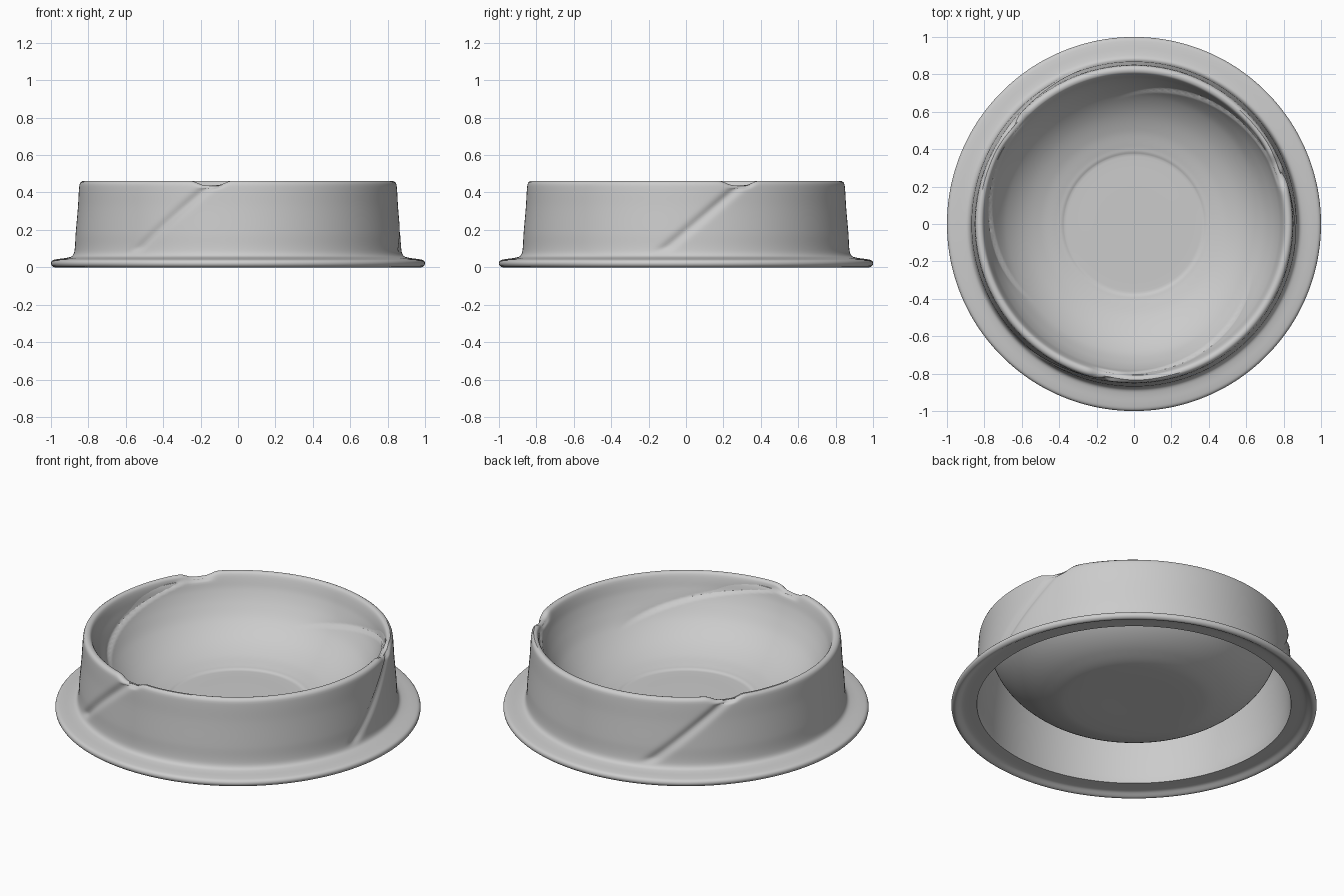
import bpy
import bmesh
from math import sin, cos, exp, pi, radians, degrees, ceil
from mathutils import Vector

if "Cube" in bpy.data.objects:
    bpy.data.objects.remove(bpy.data.objects["Cube"])

SEGMENTS = 300
NOTCHES = (20, 140, 260)      # rim notch directions, degrees

# Half profiles as (radius, height)
OUTER = [(0.86, 0.025), (0.94, 0.02), (0.965, 0.006), (0.98, 0), (0.995, 0.008), (1, 0.022),
         (0.993, 0.036), (0.97, 0.043), (0.91, 0.052), (0.885, 0.062), (0.874, 0.09),
         (0.868, 0.18), (0.856, 0.32), (0.849, 0.43), (0.843, 0.453), (0.828, 0.462)]
INNER = [(0.828, 0.462), (0.812, 0.459), (0.802, 0.447), (0.794, 0.425), (0.776, 0.37),
         (0.74, 0.30), (0.685, 0.225), (0.6, 0.155), (0.5, 0.105), (0.41, 0.079),
         (0.385, 0.074), (0.372, 0.068), (0.2, 0.068), (0.01, 0.068)]
UNDER = [(0.01, 0.048), (0.38, 0.05), (0.5, 0.08), (0.6, 0.13), (0.685, 0.2),
         (0.745, 0.275), (0.785, 0.36), (0.806, 0.43), (0.822, 0.43),
         (0.838, 0.32), (0.85, 0.18), (0.855, 0.06), (0.86, 0.025)]


def resample(points, step):
    """Smooth a polyline with a Catmull-Rom spline."""
    p = [Vector(q) for q in points]
    p = [2 * p[0] - p[1]] + p + [2 * p[-1] - p[-2]]
    out = []
    for a, b, c, d in zip(p, p[1:], p[2:], p[3:]):
        # Limit tangents so uneven spacing does not overshoot
        size = (c - b).length
        m1 = (c - a).normalized() * size
        m2 = (d - b).normalized() * size
        n = max(2, ceil(size / step))
        for i in range(n):
            t = i / n
            out.append(b * (2*t**3 - 3*t*t + 1) + m1 * (t**3 - 2*t*t + t)
                       + c * (3*t*t - 2*t**3) + m2 * (t**3 - t*t))
    return out + [p[-2]]


def ease(lo, hi, x):
    t = min(1, max(0, (x - lo) / (hi - lo)))
    return t * t * (3 - 2 * t)


def carve(kind, r, z, angle):
    """Press the slanted grooves, inner swirls and rim notches into the form."""
    dr = dz = 0
    for notch in NOTCHES:
        a = (angle - notch + 180) % 360 - 180
        # Rim notch
        if kind != "under":
            dz -= 0.024 * exp(-(a / 5.5) ** 4) * ease(0.41, 0.455, z)
        # Straight slanted groove on the outer wall
        if kind == "outer" and z > 0.06:
            across = (radians(a) * r - (z - 0.44) * 1.22) * 0.63
            dr -= 0.014 * exp(-(across / 0.022) ** 2) * ease(0.065, 0.11, z)
        # Swirling crease on the bowl wall
        if kind == "inner" and r > 0.6:
            above = z - (0.45 - 0.003 * a)
            fade = ease(0, 14, a) * (1 - ease(55, 80, a))
            dr += 0.018 * fade * ease(-0.006, 0.006, above) * exp(-max(0, above) / 0.05)
    return r + dr, z + dz


# Revolve the closed section
section = []
for kind, points in (("outer", OUTER), ("inner", INNER), ("under", UNDER)):
    section += [(kind, q.x, q.y) for q in resample(points, 0.012)[:-1]]

bm = bmesh.new()
rings = []
for s in range(SEGMENTS):
    t = 2 * pi * s / SEGMENTS
    ring = []
    for kind, r, z in section:
        r, z = carve(kind, r, z, degrees(t))
        ring.append(bm.verts.new((r * cos(t), r * sin(t), z)))
    rings.append(ring)
count = len(section)
for s in range(SEGMENTS):
    here, after = rings[s], rings[(s + 1) % SEGMENTS]
    for i in range(count):
        j = (i + 1) % count
        if section[i][0] == "inner" and section[j][0] == "under":
            continue
        bm.faces.new((here[i], after[i], after[j], here[j]))
# Close the middle of the floor, above and below
last_inner = max(i for i in range(count) if section[i][0] == "inner")
bm.faces.new([ring[last_inner] for ring in rings])
bm.faces.new([ring[last_inner + 1] for ring in rings])
bmesh.ops.recalc_face_normals(bm, faces=bm.faces)

mesh = bpy.data.meshes.new("flanged_bowl")
bm.to_mesh(mesh)
bm.free()
bowl = bpy.data.objects.new("flanged_bowl", mesh)
bpy.context.collection.objects.link(bowl)

# Plain grey finish
grey = bpy.data.materials.new("light_grey")
grey.use_nodes = True
colour = (0.6, 0.6, 0.6, 1)
grey.diffuse_color = colour
grey.node_tree.nodes["Principled BSDF"].inputs["Base Color"].default_value = colour
mesh.materials.append(grey)

bpy.context.view_layer.objects.active = bowl
bowl.select_set(True)
bpy.ops.object.shade_smooth_by_angle(angle=radians(40))
